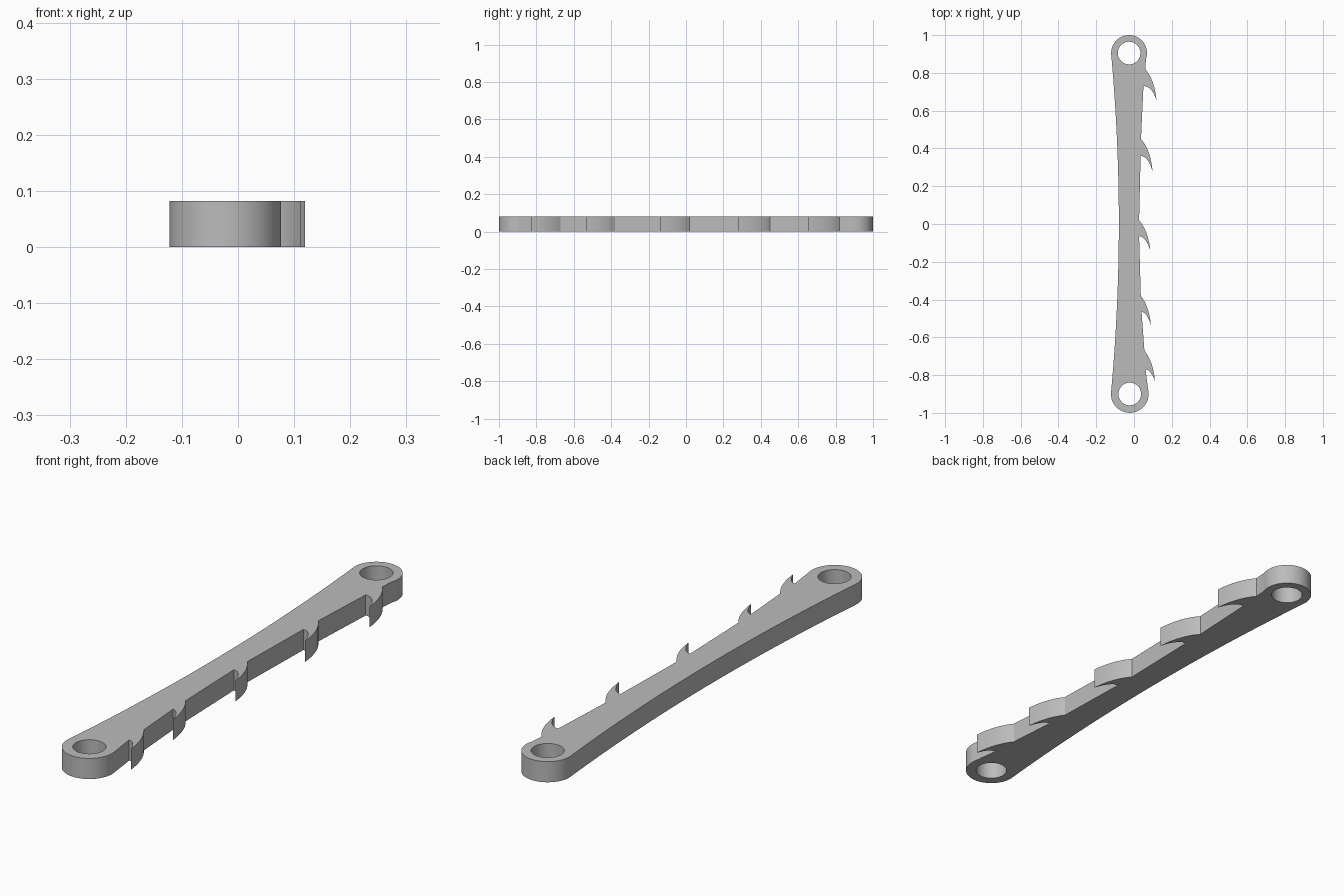
import bpy
from math import sin, cos, radians
from mathutils import Vector

if "Cube" in bpy.data.objects:
    bpy.data.objects.remove(bpy.data.objects["Cube"])

HEIGHT = 0.082
TOP, TOP_R = Vector((-0.026, 0.905)), 0.095
LOW, LOW_R = Vector((-0.0225, -0.9)), 0.0995
HOLE_R = 0.06


def arc(centre, radius, start, end, steps):
    angles = [radians(start + (end - start) * i / steps) for i in range(steps + 1)]
    return [centre + radius * Vector((cos(a), sin(a))) for a in angles]


def bend(a, control, b, steps):
    a, control, b = Vector(a), Vector(control), Vector(b)
    ts = [i / steps for i in range(steps + 1)]
    return [a * (1 - t) ** 2 + control * 2 * t * (1 - t) + b * t * t for t in ts]


def tooth(root, tip, notch):
    # Convex outer edge down to the tip, then a hollow edge back to the bar
    root, tip, notch = Vector(root), Vector(tip), Vector(notch)
    outer = Vector((tip.x - 0.009, root.y - 0.06))
    inner = Vector((tip.x - 0.024, notch.y))
    return bend(root, outer, tip, 10) + bend(tip, inner, notch, 10)[1:]


# Root, tip and notch of each barb, from back to front
barbs = [
    ((0.060, 0.82), (0.119, 0.655), (0.050, 0.73)),
    ((0.037, 0.45), (0.098, 0.28), (0.035, 0.36)),
    ((0.027, 0.02), (0.086, -0.14), (0.027, -0.065)),
    ((0.036, -0.38), (0.090, -0.535), (0.040, -0.465)),
    ((0.055, -0.67), (0.111, -0.83), (0.061, -0.77)),
]

# Outline: back eye, barbed edge, front eye, waisted plain edge
outline = arc(TOP, TOP_R, 188, -20, 40)
for barb in barbs:
    outline += tooth(*barb)
low_arc = arc(LOW, LOW_R, 8, -188, 40)
outline += low_arc
outline += bend(low_arc[-1], (-0.04, 0), outline[0], 32)[1:-1]

# Flat filled shape with two round eyes, extruded to the bar thickness
curve = bpy.data.curves.new("barbed_bar", "CURVE")
curve.dimensions = "2D"
curve.fill_mode = "BOTH"
curve.extrude = HEIGHT / 2
for loop in (outline, arc(TOP, HOLE_R, 0, 360, 40)[:-1], arc(LOW, HOLE_R, 0, 360, 40)[:-1]):
    spline = curve.splines.new("POLY")
    spline.points.add(len(loop) - 1)
    for point, co in zip(spline.points, loop):
        point.co = (co.x, co.y, 0, 1)
    spline.use_cyclic_u = True

bar = bpy.data.objects.new("barbed_bar", curve)
bpy.context.collection.objects.link(bar)
bar.location.z = HEIGHT / 2
bpy.ops.object.select_all(action="DESELECT")
bar.select_set(True)
bpy.context.view_layer.objects.active = bar
bpy.ops.object.convert(target="MESH")
bar = bpy.context.object

# Weld the caps to the walls
bpy.ops.object.mode_set(mode="EDIT")
bpy.ops.mesh.select_all(action="SELECT")
bpy.ops.mesh.remove_doubles(threshold=0.0001)
bpy.ops.mesh.normals_make_consistent(inside=False)
bpy.ops.object.mode_set(mode="OBJECT")
bpy.ops.object.shade_smooth_by_angle(angle=radians(30))

# Plain grey
grey = bpy.data.materials.new("grey")
grey.use_nodes = True
colour = (0.5, 0.5, 0.5, 1)
grey.diffuse_color = colour
grey.node_tree.nodes["Principled BSDF"].inputs["Base Color"].default_value = colour
bar.data.materials.clear()
bar.data.materials.append(grey)
